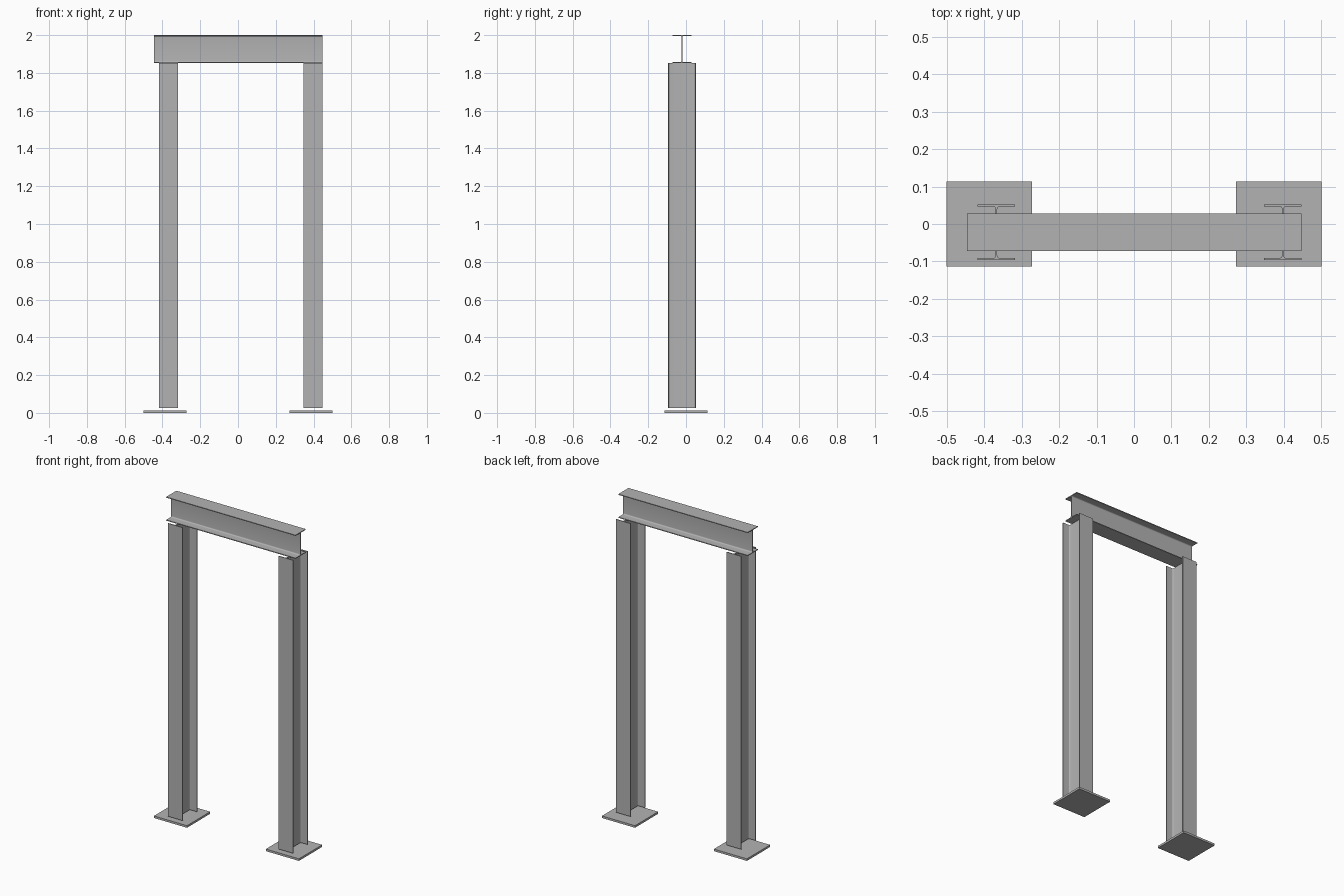
import bpy, bmesh, math
from mathutils import Matrix, Vector

cube = bpy.data.objects.get("Cube")
if cube:
    bpy.data.objects.remove(cube, do_unlink=True)

# Single steel colour
steel = bpy.data.materials.new("grey_steel")
steel.use_nodes = True
steel.diffuse_color = (0.45, 0.45, 0.45, 1)
steel.node_tree.nodes["Principled BSDF"].inputs["Base Color"].default_value = (0.45, 0.45, 0.45, 1)

# Rolled I-section sizes
DEPTH, WIDTH, WEB, FLANGE, ROOT = 0.148, 0.10, 0.0043, 0.0049, 0.007
MID_Y = -0.022


def i_profile():
    """Outline of the I-section, with rounded roots between web and flange."""
    h, b, w = DEPTH / 2, WIDTH / 2, WEB / 2
    inner = h - FLANGE
    quarter = [(b, h), (b, inner)]
    cx, cy = w + ROOT, inner - ROOT
    for i in range(7):
        a = math.radians(90 + 15 * i)
        quarter.append((cx + ROOT * math.cos(a), cy + ROOT * math.sin(a)))
    right = quarter + [(x, -y) for x, y in reversed(quarter)]
    return right + [(-x, -y) for x, y in right]


def finish(name, bm):
    bmesh.ops.recalc_face_normals(bm, faces=bm.faces)
    mesh = bpy.data.meshes.new(name)
    bm.to_mesh(mesh)
    bm.free()
    mesh.materials.append(steel)
    ob = bpy.data.objects.new(name, mesh)
    bpy.context.collection.objects.link(ob)
    return ob


def i_section(name, length, matrix):
    """Extrude the I-section along its local z and place it."""
    bm = bmesh.new()
    face = bm.faces.new([bm.verts.new((x, y, 0)) for x, y in i_profile()])
    ext = bmesh.ops.extrude_face_region(bm, geom=[face])
    verts = [v for v in ext["geom"] if isinstance(v, bmesh.types.BMVert)]
    bmesh.ops.translate(bm, verts=verts, vec=(0, 0, length))
    bmesh.ops.transform(bm, matrix=matrix, verts=bm.verts)
    ob = finish(name, bm)
    bpy.ops.object.select_all(action='DESELECT')
    ob.select_set(True)
    bpy.context.view_layer.objects.active = ob
    bpy.ops.object.shade_smooth_by_angle(angle=math.radians(30))


def box(name, centre, size):
    bm = bmesh.new()
    bmesh.ops.create_cube(bm, size=1)
    bmesh.ops.scale(bm, vec=size, verts=bm.verts)
    bmesh.ops.translate(bm, vec=centre, verts=bm.verts)
    finish(name, bm)


# Columns and their base plates
for side, column_x, plate_x in (("right", -0.367, -0.386), ("left", 0.397, 0.386)):
    i_section(side + "_column", 1.852 - 0.026,
              Matrix.Translation((column_x, MID_Y, 0.026)))
    box(side + "_base_plate", Vector((plate_x, 0, 0.0065)), (0.228, 0.228, 0.013))

# Top beam: local z runs along x, section depth stands upright
axes = Matrix(((0, 0, 1, 0), (1, 0, 0, 0), (0, 1, 0, 0), (0, 0, 0, 1)))
i_section("top_beam", 0.892,
          Matrix.Translation((-0.445, MID_Y, 2 - DEPTH / 2)) @ axes)
